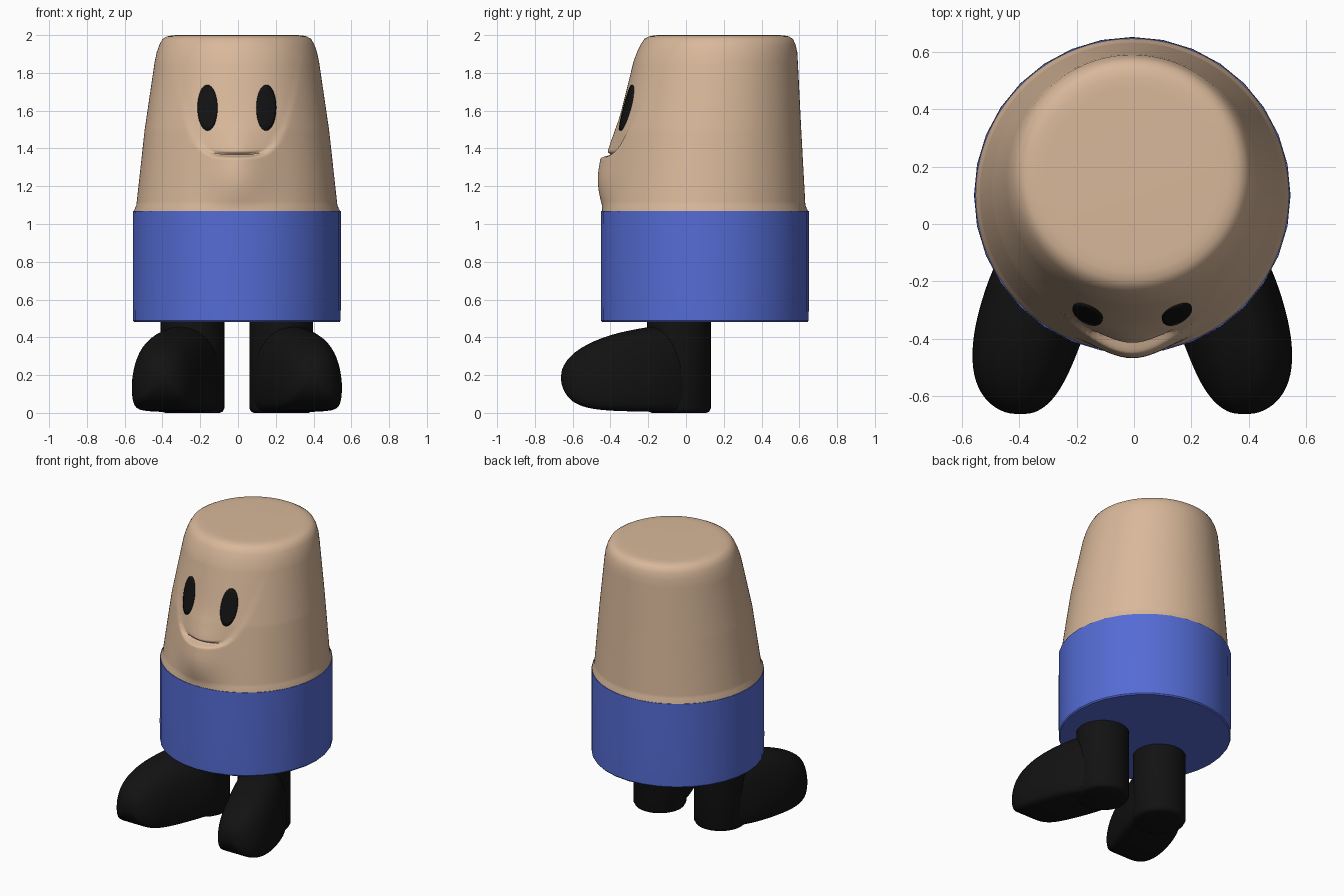
import bpy, bmesh, math

cube = bpy.data.objects.get("Cube")
if cube:
    bpy.data.objects.remove(cube, do_unlink=True)


def material(name, rgb):
    m = bpy.data.materials.new(name)
    m.use_nodes = True
    m.diffuse_color = (*rgb, 1)
    bsdf = m.node_tree.nodes["Principled BSDF"]
    bsdf.inputs["Base Color"].default_value = (*rgb, 1)
    bsdf.inputs["Roughness"].default_value = 0.8
    return m


SKIN = material("skin", (0.69, 0.48, 0.325))
BLUE = material("blue_cloth", (0.09, 0.15, 0.66))
BLACK = material("black", (0.006, 0.006, 0.006))
CX = -0.006


def loft(name, rings, mat, close=True):
    """Skin a list of equal-length closed rings, with caps."""
    bm = bmesh.new()
    loops = [[bm.verts.new(p) for p in ring] for ring in rings]
    n = len(loops[0])
    for a, b in zip(loops, loops[1:]):
        for i in range(n):
            j = (i + 1) % n
            bm.faces.new((a[i], a[j], b[j], b[i]))
    bm.faces.new(loops[0])
    if close:
        bm.faces.new(loops[-1])
    bmesh.ops.recalc_face_normals(bm, faces=bm.faces)
    mesh = bpy.data.meshes.new(name)
    bm.to_mesh(mesh)
    bm.free()
    ob = bpy.data.objects.new(name, mesh)
    bpy.context.collection.objects.link(ob)
    mesh.materials.append(mat)
    return ob


def smooth(ob, degrees):
    bpy.ops.object.select_all(action='DESELECT')
    ob.select_set(True)
    bpy.context.view_layer.objects.active = ob
    bpy.ops.object.shade_smooth_by_angle(angle=math.radians(degrees))


def circle(cx, cy, r, z, n):
    return [(cx + r * math.sin(math.tau * i / n),
             cy - r * math.cos(math.tau * i / n), z) for i in range(n)]


# Head profile: height, radius, centre y
HEAD = [(1.05, 0.546, 0.10), (1.07, 0.545, 0.10), (1.10, 0.532, 0.10),
        (1.5, 0.488, 0.122), (1.86, 0.435, 0.157), (1.91, 0.424, 0.165),
        (1.95, 0.41, 0.17), (1.98, 0.393, 0.173), (1.993, 0.37, 0.174),
        (1.999, 0.34, 0.174), (2.0, 0.3, 0.174)]


def head_at(z):
    for a, b in zip(HEAD, HEAD[1:]):
        if z <= b[0]:
            t = (z - a[0]) / (b[0] - a[0])
            return [u + (v - u) * t for u, v in zip(a[1:], b[1:])]
    return HEAD[-1][1:]


def face_bulge(x, z):
    """Forward push of the chin and upper lip, cut by the mouth crease."""
    mouth = 1.36 + 40 * x ** 4
    below = 1 / (1 + math.exp((z - mouth) / 0.004))
    rise = max(0, min(1, (z - 1.07) / 0.22))
    chin = 0.062 * math.exp(-(x / 0.17) ** 2) * math.sin(rise * math.pi / 2)
    lip = 0.03 * math.exp(-(x / 0.11) ** 2 - ((z - mouth) / 0.13) ** 2)
    crease = 0.022 * math.exp(-(x / 0.13) ** 4 - ((z - mouth - 0.006) / 0.01) ** 2)
    return below * chin + (1 - below) * lip - crease


# Head
heights = {h[0] for h in HEAD}
heights |= {1.12 + 0.03 * i for i in range(25)}
heights |= {1.325 + 0.004 * i for i in range(25)}
rings = []
for z in sorted(heights):
    r, cy = head_at(z)
    ring = []
    for x, y, _ in circle(0, cy, r, z, 160):
        if y < cy:
            y -= face_bulge(x, z)
        ring.append((x + CX, y, z))
    rings.append(ring)
smooth(loft("head", rings, SKIN), 50)

# Shirt
shirt = [(0.48, 0.543), (0.488, 0.549), (0.6, 0.551), (1.07, 0.55)]
smooth(loft("shirt", [circle(CX, 0.1, r, z, 32) for z, r in shirt], BLUE), 35)


# Eyes: thin oval plates that follow the head
def eye(name, centre):
    bm = bmesh.new()

    def point(s, a):
        x = centre + 0.052 * s * math.cos(a)
        z = 1.615 + 0.121 * s * math.sin(a)
        r, cy = head_at(z)
        return bm.verts.new((x + CX, cy - math.sqrt(r * r - x * x)
                             - face_bulge(x, z) - 0.002, z))

    n = 32
    mid = point(0, 0)
    loops = [[point(s / 4, math.tau * i / n) for i in range(n)] for s in range(1, 5)]
    for i in range(n):
        j = (i + 1) % n
        bm.faces.new((mid, loops[0][i], loops[0][j]))
        for a, b in zip(loops, loops[1:]):
            bm.faces.new((a[i], b[i], b[j], a[j]))
    mesh = bpy.data.meshes.new(name)
    bm.to_mesh(mesh)
    bm.free()
    mesh.materials.append(BLACK)
    ob = bpy.data.objects.new(name, mesh)
    bpy.context.collection.objects.link(ob)
    plate = ob.modifiers.new("thickness", 'SOLIDIFY')
    plate.thickness = 0.009
    plate.offset = 0
    smooth(ob, 40)


eye("left_eye", 0.155)
eye("right_eye", -0.155)

# Boot half section (across, up) and slices: y, centre x, half width, bottom, top
SECTION = [(0, 0), (0.5, 0), (0.85, 0), (0.98, 0.1), (1.02, 0.32), (0.97, 0.55),
           (0.82, 0.8), (0.5, 0.98), (0, 1.02)]
SECTION += [(-u, v) for u, v in SECTION[-2:0:-1]]
BOOT = [(0.05, 0.235, 0.12, 0.01, 0.44), (-0.05, 0.25, 0.175, 0.005, 0.46),
        (-0.15, 0.285, 0.2, 0.005, 0.46), (-0.3, 0.335, 0.2, 0.008, 0.435),
        (-0.42, 0.37, 0.188, 0.012, 0.405), (-0.53, 0.39, 0.165, 0.025, 0.36),
        (-0.61, 0.395, 0.122, 0.06, 0.305), (-0.65, 0.392, 0.07, 0.12, 0.25),
        (-0.662, 0.39, 0.03, 0.165, 0.21)]
LEG = [(0.0, 0.145), (0.007, 0.16), (0.025, 0.169), (0.5, 0.169)]

for side, s in (("left", 1), ("right", -1)):
    # Leg
    smooth(loft(side + "_leg", [circle(CX + s * 0.235, -0.037, r, z, 40)
                                for z, r in LEG], BLACK), 50)
    # Boot
    rings = [[(CX + s * (cx + u * w), y, lo + v * (hi - lo)) for u, v in SECTION]
             for y, cx, w, lo, hi in BOOT]
    boot = loft(side + "_boot", rings, BLACK)
    for p in boot.data.polygons:
        p.use_smooth = True
    sub = boot.modifiers.new("rounding", 'SUBSURF')
    sub.levels = sub.render_levels = 2
